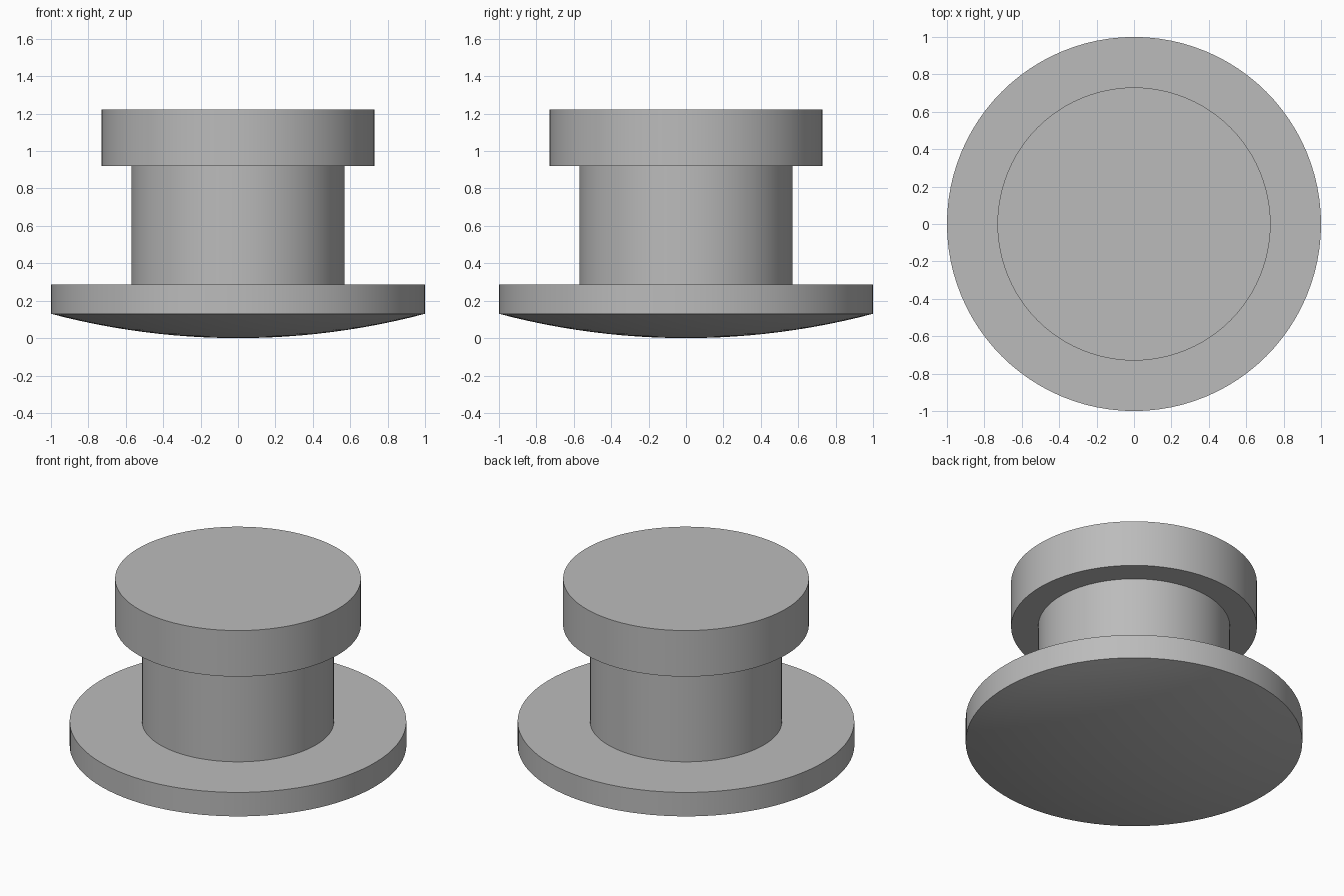
import bpy, bmesh, math

cube = bpy.data.objects.get("Cube")
if cube:
    bpy.data.objects.remove(cube, do_unlink=True)

SEGMENTS = 96

grey = bpy.data.materials.new("plain grey")
grey.use_nodes = True
GREY = (0.5, 0.5, 0.5, 1)
grey.diffuse_color = GREY
grey.node_tree.nodes["Principled BSDF"].inputs["Base Color"].default_value = GREY


def lathe(name, profile):
    """Revolve (radius, height) points, listed from bottom to top, about z."""
    bm = bmesh.new()
    verts = [bm.verts.new((r, 0, z)) for r, z in profile]
    edges = [bm.edges.new(pair) for pair in zip(verts, verts[1:])]
    bmesh.ops.spin(bm, geom=verts + edges, cent=(0, 0, 0), axis=(0, 0, 1),
                   angle=math.tau, steps=SEGMENTS, use_duplicate=False)
    bmesh.ops.remove_doubles(bm, verts=bm.verts, dist=1e-4)
    bmesh.ops.recalc_face_normals(bm, faces=bm.faces)
    mesh = bpy.data.meshes.new(name)
    bm.to_mesh(mesh)
    bm.free()
    mesh.materials.append(grey)
    obj = bpy.data.objects.new(name, mesh)
    bpy.context.collection.objects.link(obj)
    bpy.ops.object.select_all(action="DESELECT")
    obj.select_set(True)
    bpy.context.view_layer.objects.active = obj
    bpy.ops.object.shade_smooth_by_angle(angle=math.radians(5))
    return obj


# Wide flange with a shallow spherical underside
RIM_Z, FLANGE_TOP = 0.13, 0.287
sphere_r = (1 + RIM_Z ** 2) / (2 * RIM_Z)
rim_angle = math.asin(1 / sphere_r)
STEPS = 12
dome = []
for i in range(STEPS + 1):
    a = rim_angle * i / STEPS
    dome.append((sphere_r * math.sin(a), sphere_r * (1 - math.cos(a))))
lathe("domed_flange", dome + [(1, FLANGE_TOP), (0, FLANGE_TOP)])


def disc(name, radius, bottom, top):
    return lathe(name, [(0, bottom), (radius, bottom), (radius, top), (0, top)])


# Shank, seated slightly into the flange and the cap
disc("shank", 0.57, FLANGE_TOP - 0.02, 0.94)

# Thick round cap
disc("cap", 0.73, 0.92, 1.222)
